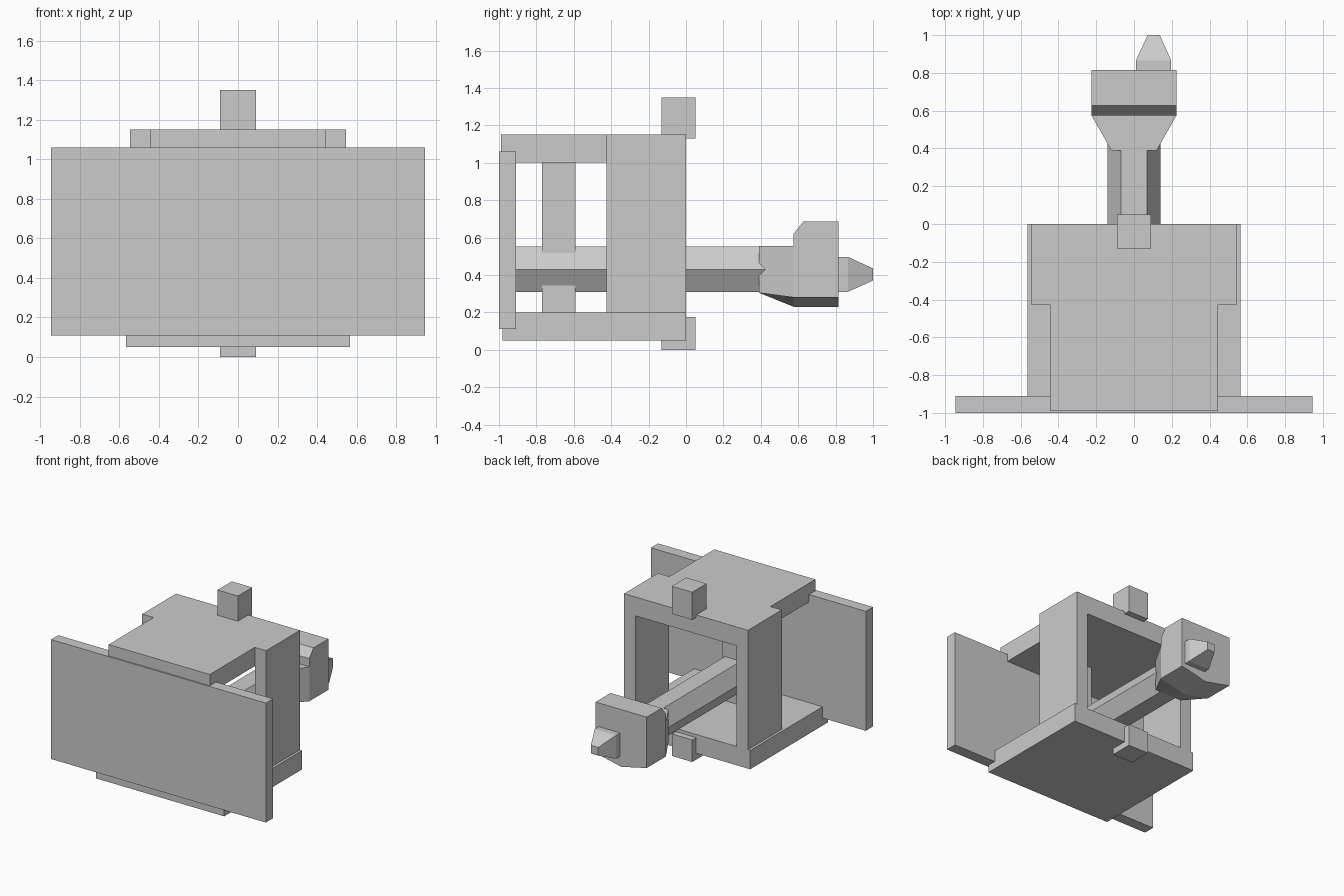
import bpy, bmesh, math

if "Cube" in bpy.data.objects:
    bpy.data.objects.remove(bpy.data.objects["Cube"])

grey = bpy.data.materials.new("plain_grey")
grey.diffuse_color = (0.6, 0.6, 0.6, 1)
grey.use_nodes = True
grey.node_tree.nodes["Principled BSDF"].inputs["Base Color"].default_value = grey.diffuse_color


def finish(name, bm):
    bmesh.ops.recalc_face_normals(bm, faces=bm.faces)
    mesh = bpy.data.meshes.new(name)
    bm.to_mesh(mesh)
    bm.free()
    mesh.materials.append(grey)
    obj = bpy.data.objects.new(name, mesh)
    bpy.context.collection.objects.link(obj)
    return obj


def loft(name, sections):
    """Join equal-length (x, z) outlines placed at successive y positions."""
    bm = bmesh.new()
    rings = [[bm.verts.new((x, y, z)) for x, z in pts] for y, pts in sections]
    n = len(rings[0])
    for a, b in zip(rings, rings[1:]):
        for i in range(n):
            j = (i + 1) % n
            bm.faces.new((a[i], a[j], b[j], b[i]))
    bm.faces.new(rings[0])
    bm.faces.new(rings[-1])
    return finish(name, bm)


def rect(x0, x1, z0, z1):
    return [(x0, z0), (x1, z0), (x1, z1), (x0, z1)]


def box(name, half_x, y0, y1, z0, z1):
    r = rect(-half_x, half_x, z0, z1)
    return loft(name, [(y0, r), (y1, r)])


# Front plate, base and upper slab
box("front_plate", 0.945, -1.0, -0.91, 0.11, 1.06)
box("base_plate", 0.565, -0.98, 0.0, 0.05, 0.20)
box("top_slab", 0.445, -0.99, -0.425, 1.0, 1.15)

# Arch: two side walls and the rear part of the top
arch = [(-0.545, 0.2), (-0.545, 1.15), (0.545, 1.15), (0.545, 0.2),
        (0.445, 0.2), (0.445, 1.0), (-0.445, 1.0), (-0.445, 0.2)]
loft("arch_frame", [(-0.425, arch), (0.0, arch)])

# Inner post and the two hinge pins
box("inner_post", 0.09, -0.77, -0.59, 0.19, 1.01)
box("top_pin", 0.09, -0.13, 0.05, 1.13, 1.35)
box("bottom_pin", 0.09, -0.13, 0.05, 0.0, 0.175)

# Hexagonal rod
hexagon = [(0.14 * math.cos(i * math.pi / 3), 0.43 + 0.14 * math.sin(i * math.pi / 3))
           for i in range(6)]
loft("hex_rod", [(-0.95, hexagon), (0.45, hexagon)])


# Head with a V-shaped underside, flared neck and sloped shoulder
def pentagon(half_x, keel, low, top):
    return [(-half_x, low), (0, keel), (half_x, low), (half_x, top), (-half_x, top)]


loft("rod_head", [(0.39, pentagon(0.12, 0.305, 0.305, 0.555)),
                  (0.575, pentagon(0.225, 0.23, 0.28, 0.555)),
                  (0.575, pentagon(0.225, 0.23, 0.28, 0.62)),
                  (0.627, pentagon(0.225, 0.23, 0.28, 0.685)),
                  (0.815, pentagon(0.225, 0.23, 0.28, 0.685))])

# Off-centre tapered tip
base = rect(0.01, 0.197, 0.31, 0.497)
loft("tapered_tip", [(0.80, base), (0.865, base), (1.0, rect(0.072, 0.137, 0.37, 0.435))])
